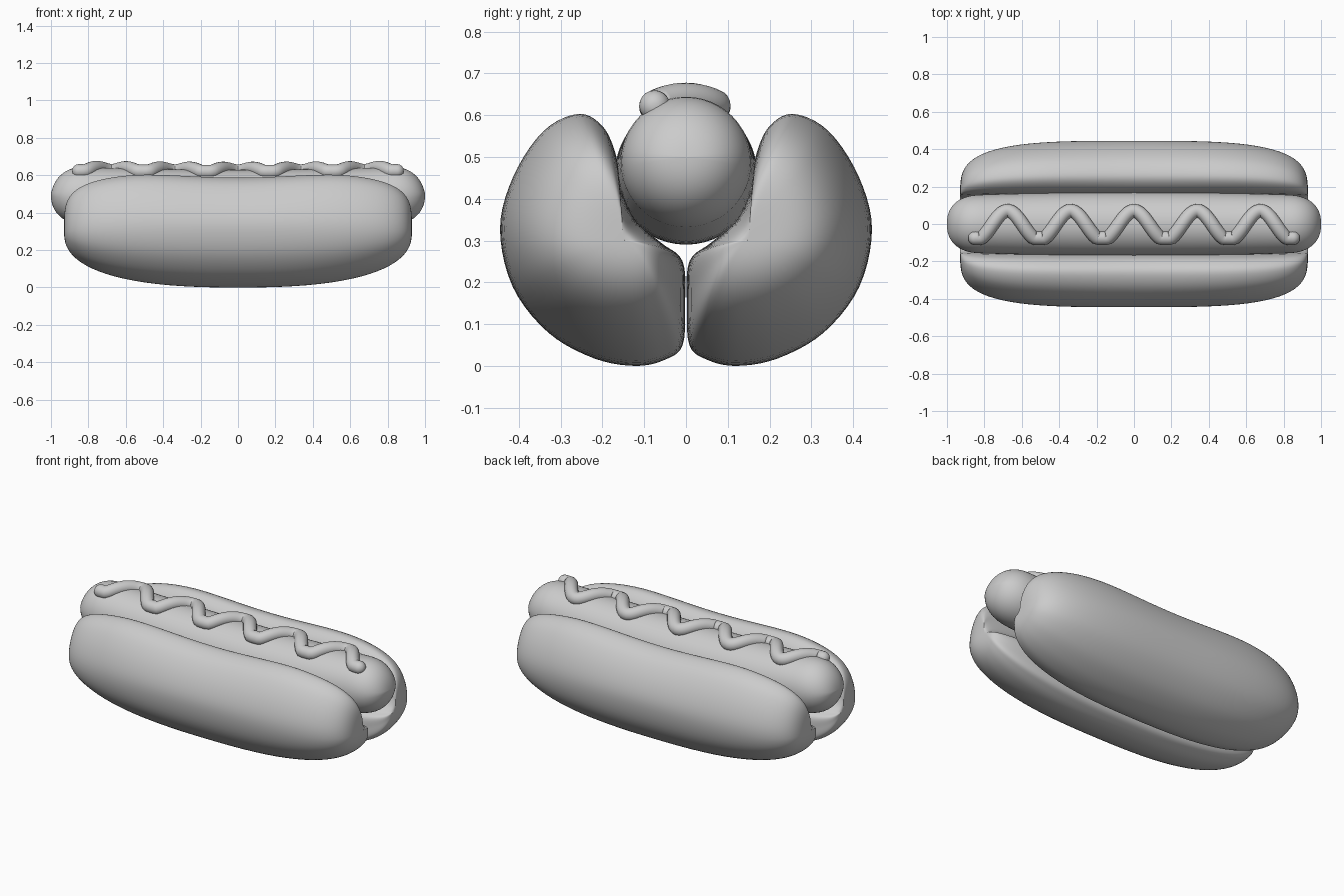
import bpy, bmesh, math
from mathutils import Vector

if "Cube" in bpy.data.objects:
    bpy.data.objects.remove(bpy.data.objects["Cube"])

# One plain grey for everything
grey = bpy.data.materials.new("plain grey")
grey.use_nodes = True
grey.diffuse_color = (0.6, 0.6, 0.6, 1)
grey.node_tree.nodes["Principled BSDF"].inputs["Base Color"].default_value = grey.diffuse_color


def smooth_loop(points, steps=5):
    """Closed smooth curve through the given points."""
    pts = [Vector(p) for p in points]
    out = []
    for i, b in enumerate(pts):
        a, c, d = pts[i - 1], pts[(i + 1) % len(pts)], pts[(i + 2) % len(pts)]
        for k in range(steps):
            t = k / steps
            out.append(0.5 * (2 * b + (c - a) * t + (2 * a - 5 * b + 4 * c - d) * t ** 2
                              + (3 * b - a - 3 * c + d) * t ** 3))
    return out


def loft(name, rings):
    """Skin a list of rings and close both ends."""
    bm = bmesh.new()
    loops = [[bm.verts.new(p) for p in ring] for ring in rings]
    n = len(loops[0])
    for a, b in zip(loops, loops[1:]):
        for i in range(n):
            bm.faces.new((a[i], a[(i + 1) % n], b[(i + 1) % n], b[i]))
    for end in (loops[0], loops[-1]):
        pole = bm.verts.new(sum((v.co for v in end), Vector()) / n)
        for i in range(n):
            bm.faces.new((end[i], end[(i + 1) % n], pole))
    bmesh.ops.recalc_face_normals(bm, faces=bm.faces)
    for f in bm.faces:
        f.smooth = True
    mesh = bpy.data.meshes.new(name)
    bm.to_mesh(mesh)
    bm.free()
    mesh.materials.append(grey)
    obj = bpy.data.objects.new(name, mesh)
    bpy.context.collection.objects.link(obj)
    return obj


def taper(u, power):
    return max(1 - abs(u) ** power, 0) ** (1 / power)


# Stations crowd towards the ends so that the caps stay round
stations = [math.sin(math.pi / 2 * math.sin(math.pi / 2 * k / 30)) for k in range(-29, 30)]

# Bun halves: one kidney-shaped section, mirrored front to back
section = smooth_loop([(0.12, 0), (0.22, 0.018), (0.33, 0.08), (0.415, 0.19), (0.445, 0.33),
                       (0.415, 0.46), (0.345, 0.57), (0.26, 0.612), (0.2, 0.58), (0.168, 0.51),
                       (0.155, 0.43), (0.12, 0.35), (0.06, 0.295), (0.008, 0.25),
                       (0.002, 0.15), (0.008, 0.05), (0.05, 0.015)])
BUN_LENGTH, MID_Y, MID_Z = 0.93, 0.15, 0.3


def bun_ring(u, side):
    x = u * BUN_LENGTH
    dip = 1 - 0.08 * max(0, 1 - (x / 0.6) ** 2) ** 2
    ring = []
    for y, z in section:
        dy, dz = y - MID_Y, z - MID_Z
        dz *= taper(u, 4) * dip if dz > 0 else taper(u, 2.5)
        ring.append(Vector((x, side * (MID_Y + dy * taper(u, 3.5)), MID_Z + dz)))
    return ring


for side, label in ((-1, "front_bun_half"), (1, "back_bun_half")):
    loft(label, [bun_ring(u, side) for u in stations])


# Sausage: slightly sagging round bar with blunt ends
def sausage_shape(x):
    return 0.46 + 0.04 * x * x, 0.17 - 0.02 * x * x


def sausage_ring(u):
    centre, radius = sausage_shape(u)
    radius *= taper(max(0, abs(u) - 0.82) / 0.18, 2.4)
    ring = []
    for k in range(48):
        a = math.tau * k / 48
        lean = 0.03 * math.sin(a) * radius / 0.15 * max(0, abs(u) - 0.8) / 0.2
        x = u - math.copysign(max(lean, 0), u)
        ring.append(Vector((x, radius * math.cos(a), centre + radius * math.sin(a))))
    return ring


loft("sausage", [sausage_ring(u) for u in stations])

# Sauce: wavy tube with rounded ends resting on the sausage
TUBE = 0.037


def sauce_point(x):
    y = -0.008 + 0.078 * math.cos(math.tau * x / 0.338)
    y = max(y, -0.075)
    centre, radius = sausage_shape(x)
    return Vector((x, y, centre + math.sqrt(radius ** 2 - y * y) + 0.006 - 0.012 * x * x))


COUNT, START, END = 160, -0.85, 0.85
path = [sauce_point(START + (END - START) * k / COUNT) for k in range(COUNT + 1)]
rings = []


def tube_ring(centre, along, radius):
    across = along.cross(Vector((0, 0, 1))).normalized()
    up = across.cross(along)
    return [centre + radius * (across * math.cos(a) + up * math.sin(a))
            for a in (math.tau * k / 20 for k in range(20))]


def round_end(centre, along, sign):
    angles = [math.pi / 2 * k / 7 for k in range(1, 7)]
    caps = [tube_ring(centre + along * sign * TUBE * math.sin(a), along, TUBE * math.cos(a))
            for a in angles]
    return caps if sign > 0 else caps[::-1]


for i, p in enumerate(path):
    along = (path[min(i + 1, COUNT)] - path[max(i - 1, 0)]).normalized()
    if i == 0:
        rings += round_end(p, along, -1)
    rings.append(tube_ring(p, along, TUBE))
    if i == COUNT:
        rings += round_end(p, along, 1)
loft("sauce", rings)
